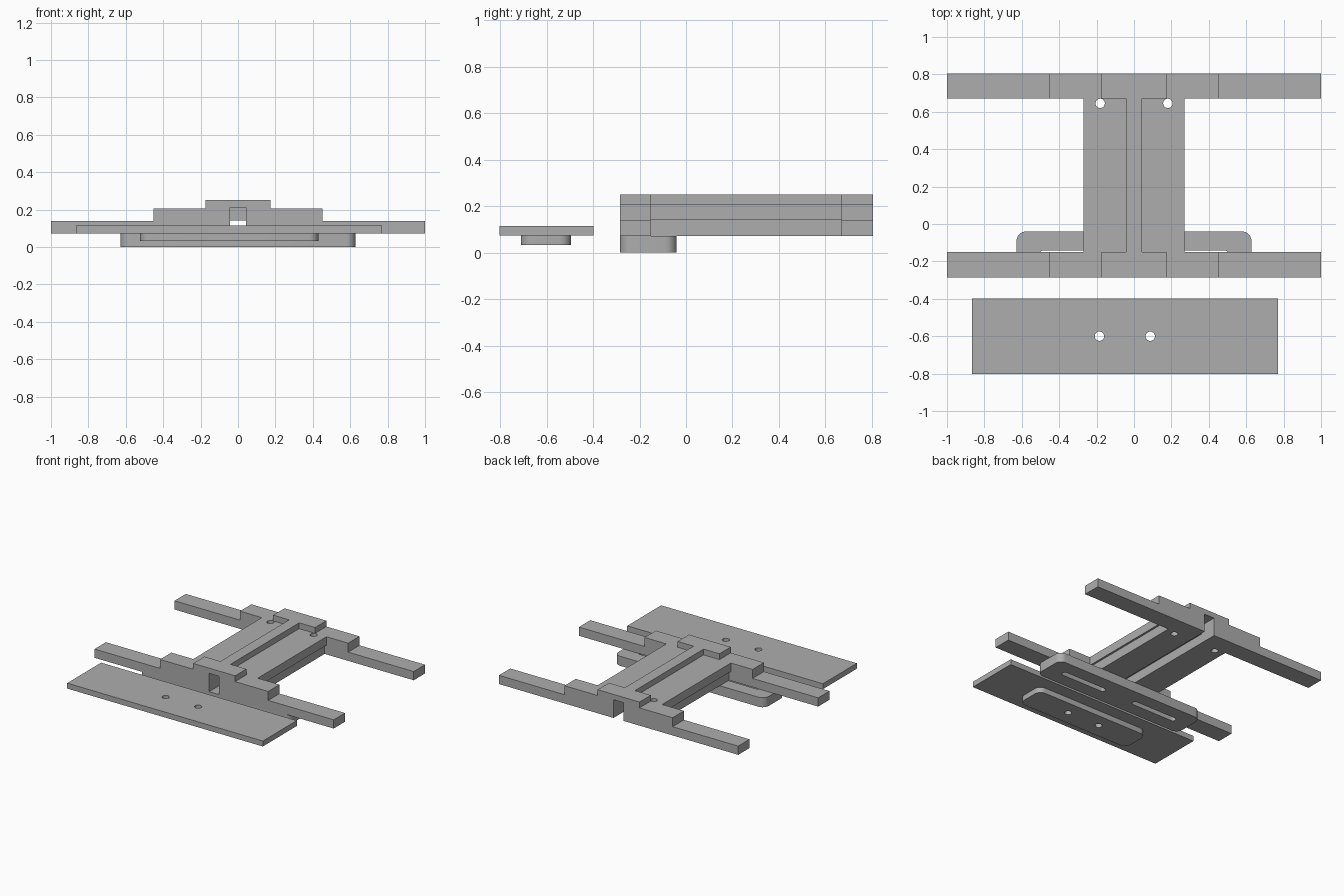
import bpy, bmesh, math
from mathutils import Vector

if "Cube" in bpy.data.objects:
    bpy.data.objects.remove(bpy.data.objects["Cube"])

grey = bpy.data.materials.new("plain_grey")
grey.diffuse_color = (0.42, 0.42, 0.42, 1)
grey.use_nodes = True
grey.node_tree.nodes["Principled BSDF"].inputs["Base Color"].default_value = grey.diffuse_color


def prism(name, outline, start, depth):
    """Extrude a closed outline of 3D points by a depth vector."""
    bm = bmesh.new()
    face = bm.faces.new([bm.verts.new(Vector(p) + Vector(start)) for p in outline])
    ext = bmesh.ops.extrude_face_region(bm, geom=[face])
    moved = [v for v in ext["geom"] if isinstance(v, bmesh.types.BMVert)]
    bmesh.ops.translate(bm, verts=moved, vec=depth)
    bmesh.ops.recalc_face_normals(bm, faces=bm.faces)
    mesh = bpy.data.meshes.new(name)
    bm.to_mesh(mesh)
    bm.free()
    obj = bpy.data.objects.new(name, mesh)
    bpy.context.collection.objects.link(obj)
    mesh.materials.append(grey)
    return obj


def slab(name, x0, x1, y0, y1, z0, z1, r=0.0, steps=8):
    """Flat block, optionally with rounded vertical corners."""
    if r == 0:
        pts = [(x0, y0, 0), (x1, y0, 0), (x1, y1, 0), (x0, y1, 0)]
    else:
        pts = []
        corners = [(x1 - r, y1 - r), (x0 + r, y1 - r), (x0 + r, y0 + r), (x1 - r, y0 + r)]
        for i, (cx, cy) in enumerate(corners):
            for k in range(steps + 1):
                a = math.pi / 2 * (i + k / steps)
                p = (cx + r * math.cos(a), cy + r * math.sin(a), 0)
                if not pts or (Vector(p) - Vector(pts[-1])).length > 1e-5:
                    pts.append(p)
        if (Vector(pts[0]) - Vector(pts[-1])).length < 1e-5:
            pts.pop()
    return prism(name, pts, (0, 0, z0), (0, 0, z1 - z0))


def cut(obj, cutter):
    cutter.hide_render = True
    cutter.hide_viewport = True
    mod = obj.modifiers.new("cut", "BOOLEAN")
    mod.operation = "DIFFERENCE"
    mod.solver = "EXACT"
    mod.object = cutter


def drill(obj, x, y, r=0.025):
    cut(obj, slab("hole_cutter", x - r, x + r, y - r, y + r, -0.1, 0.4, r - 1e-4))


# Stepped crossbars with a notch underneath
half = [(0.042, 0.21), (0.042, 0.072), (1, 0.072), (1, 0.138),
        (0.452, 0.138), (0.452, 0.206), (0.175, 0.206), (0.175, 0.25)]
profile = [(x, 0, z) for x, z in half] + [(-x, 0, z) for x, z in reversed(half)]
for name, y in (("front_crossbar", -0.285), ("rear_crossbar", 0.67)):
    prism(name, profile, (0, y, 0), (0, 0.135, 0))

# Centre body: two rails, raised spine and channel below
body_half = [(0.042, 0.142), (0.042, 0.072), (0.255, 0.072), (0.255, 0.142),
             (0.27, 0.142), (0.27, 0.206), (0.042, 0.206), (0.042, 0.25)]
section = [(x, 0, z) for x, z in body_half] + [(-x, 0, z) for x, z in reversed(body_half)]
body = prism("centre_rails", section, (0, -0.15, 0), (0, 0.82, 0))
for x in (-0.181, 0.181):
    drill(body, x, 0.645)

# Lower foot with two long slots
foot = slab("foot", -0.628, 0.628, -0.285, -0.04, 0, 0.072, 0.05)
for s in (-1, 1):
    cut(foot, slab("slot_cutter", s * 0.315 - 0.19, s * 0.315 + 0.19,
                   -0.183, -0.142, -0.1, 0.2, 0.02))

# Separate plate with a rounded pad underneath
plate = slab("plate", -0.866, 0.77, -0.803, -0.398, 0.073, 0.114)
pad = slab("plate_pad", -0.523, 0.43, -0.71, -0.495, 0.032, 0.073, 0.05)
for part in (plate, pad):
    for x in (-0.185, 0.087):
        drill(part, x, -0.6)

# Smooth the rounded corners, keep the edges sharp
for obj in (foot, plate, pad, body):
    bpy.ops.object.select_all(action="DESELECT")
    bpy.context.view_layer.objects.active = obj
    obj.select_set(True)
    for mod in list(obj.modifiers):
        bpy.ops.object.modifier_apply(modifier=mod.name)
    bpy.ops.object.shade_smooth_by_angle(angle=math.radians(30))
for obj in [o for o in bpy.data.objects if o.name.startswith(("hole_cutter", "slot_cutter"))]:
    bpy.data.objects.remove(obj)
